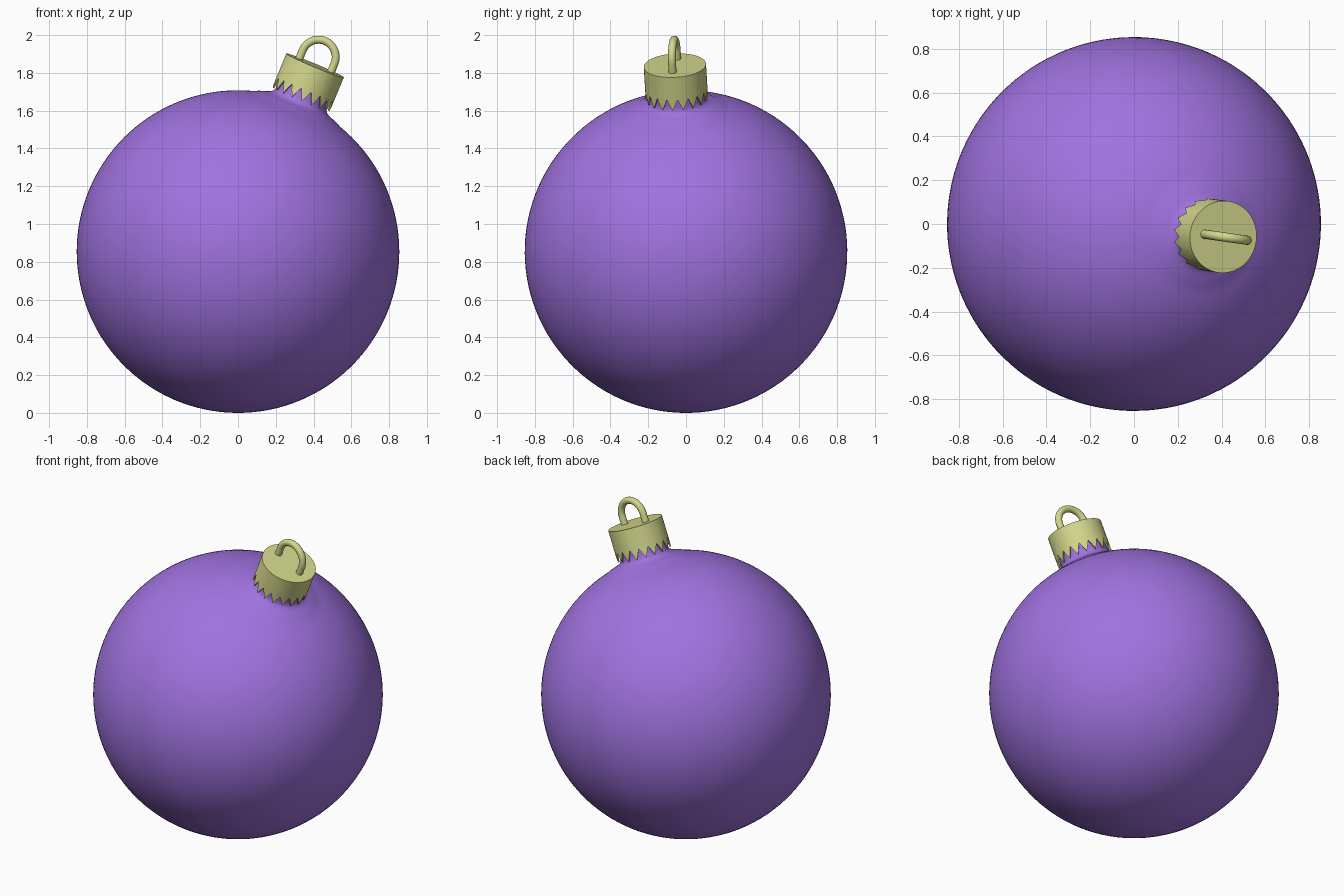
import bpy, bmesh, math
from mathutils import Matrix, Vector

if "Cube" in bpy.data.objects:
    bpy.data.objects.remove(bpy.data.objects["Cube"])

R = 0.854                                   # ball radius
TILT, TURN = math.radians(22.7), math.radians(-8.2)
# Everything is built along local +z from the ball centre, then tilted
FRAME = (Matrix.Translation((0, 0, R)) @ Matrix.Rotation(TURN, 4, 'Z')
         @ Matrix.Rotation(TILT, 4, 'Y'))


def material(name, rgb):
    m = bpy.data.materials.new(name)
    m.diffuse_color = (*rgb, 1)
    m.use_nodes = True
    m.node_tree.nodes["Principled BSDF"].inputs["Base Color"].default_value = m.diffuse_color
    return m


purple = material("purple", (0.352, 0.171, 0.745))
gold = material("pale gold", (0.658, 0.687, 0.262))


def finish(name, bm, mat, angle=40):
    bmesh.ops.remove_doubles(bm, verts=bm.verts, dist=1e-5)
    bmesh.ops.recalc_face_normals(bm, faces=bm.faces)
    bm.transform(FRAME)
    me = bpy.data.meshes.new(name)
    bm.to_mesh(me)
    bm.free()
    me.materials.append(mat)
    ob = bpy.data.objects.new(name, me)
    bpy.context.collection.objects.link(ob)
    bpy.ops.object.select_all(action='DESELECT')
    ob.select_set(True)
    bpy.context.view_layer.objects.active = ob
    bpy.ops.object.shade_smooth_by_angle(angle=math.radians(angle))
    return ob


def bridge(bm, a, b):
    n = len(a)
    for i in range(n):
        bm.faces.new((a[i], a[(i + 1) % n], b[(i + 1) % n], b[i]))


# Ball with a short filleted neck, lathed from one profile
profile = [(R * math.sin(math.pi * i / 64), -R * math.cos(math.pi * i / 64))
           for i in range(59)]
profile += [(0.228, 0.828), (0.200, 0.838), (0.175, 0.847), (0.157, 0.857),
            (0.148, 0.870), (0.145, 0.890), (0.145, 1.04), (0, 1.04)]
bm = bmesh.new()
vs = [bm.verts.new((r, 0, z)) for r, z in profile]
es = [bm.edges.new(p) for p in zip(vs, vs[1:])]
bmesh.ops.spin(bm, geom=vs + es, cent=(0, 0, 0), axis=(0, 0, 1),
               angle=2 * math.pi, steps=128, use_merge=True)
finish("ball", bm, purple)

# Cap: closed cylinder with a zigzag lower edge
TEETH, STEP, CAP_R, TOP = 18, 4, 0.165, 1.068
bm = bmesh.new()
n = TEETH * STEP


def cap_ring(radius, z_of):
    return [bm.verts.new((radius * math.cos(2 * math.pi * i / n),
                          radius * math.sin(2 * math.pi * i / n), z_of(i)))
            for i in range(n)]


def zigzag(i):
    t = abs((i % STEP) / STEP * 2 - 1)      # 1 at the tips, 0 in the notches
    return TOP - 0.130 - 0.063 * t


outer_top = cap_ring(CAP_R, lambda i: TOP)
outer_low = cap_ring(CAP_R, zigzag)
inner_low = cap_ring(CAP_R - 0.008, zigzag)
inner_top = cap_ring(CAP_R - 0.008, lambda i: TOP - 0.01)
bridge(bm, outer_top, outer_low)
bridge(bm, outer_low, inner_low)
bridge(bm, inner_low, inner_top)
bm.faces.new(outer_top)
bm.faces.new(inner_top)
finish("cap", bm, gold)

# Hanging loop: tube swept along two legs and a half circle
LOOP_R, WIRE, LIFT = 0.092, 0.021, 0.048
path = [(Vector((LOOP_R, 0, TOP - 0.02)), 0.0)]
path += [(Vector((LOOP_R * math.cos(a), 0, TOP + LIFT + LOOP_R * math.sin(a))), a)
         for a in (math.pi * i / 32 for i in range(33))]
path += [(Vector((-LOOP_R, 0, TOP - 0.02)), math.pi)]
bm = bmesh.new()
rings = []
for p, a in path:
    out = Vector((math.cos(a), 0, math.sin(a)))
    rings.append([bm.verts.new(p + WIRE * (out * math.cos(t) + Vector((0, math.sin(t), 0))))
                  for t in (2 * math.pi * k / 16 for k in range(16))])
for a, b in zip(rings, rings[1:]):
    bridge(bm, a, b)
bm.faces.new(rings[0])
bm.faces.new(rings[-1])
finish("hanging_loop", bm, gold)
